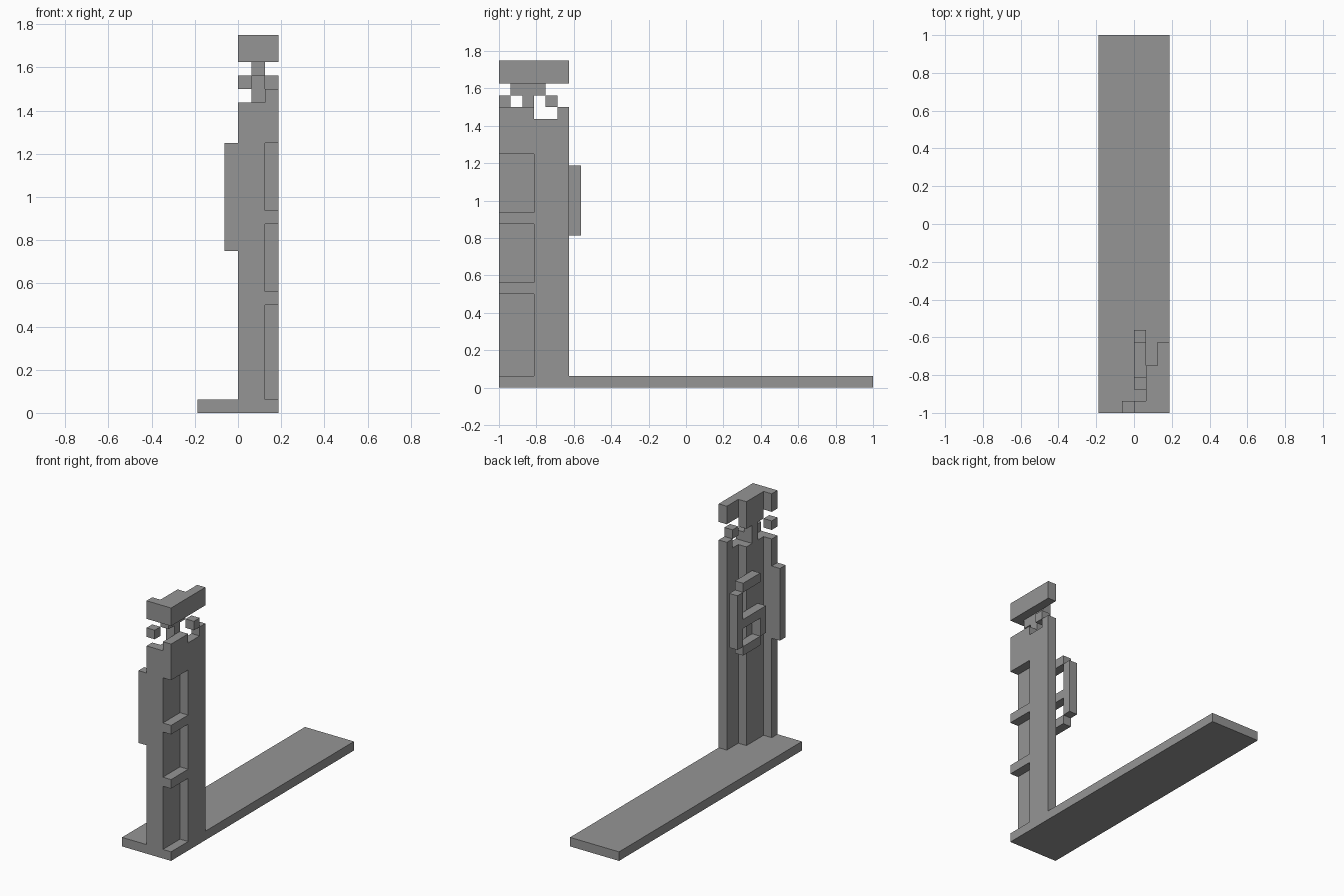
import bpy
import bmesh

U = 1 / 16  # one block

cube = bpy.data.objects.get("Cube")
if cube:
    bpy.data.objects.remove(cube, do_unlink=True)

gray = bpy.data.materials.new("plain_gray")
gray.use_nodes = True
GRAY = (0.3, 0.3, 0.3, 1)
gray.diffuse_color = GRAY
gray.node_tree.nodes["Principled BSDF"].inputs["Base Color"].default_value = GRAY


def solid(name, prisms):
    """Extrude (outline, bottom, top) prisms, in blocks; y counts from the front edge."""
    bm = bmesh.new()
    for outline, z0, z1 in prisms:
        verts = [bm.verts.new((x * U, y * U - 1, z0 * U)) for x, y in outline]
        face = bm.faces.new(verts)
        out = bmesh.ops.extrude_face_region(bm, geom=[face])
        top = [v for v in out["geom"] if isinstance(v, bmesh.types.BMVert)]
        bmesh.ops.translate(bm, verts=top, vec=(0, 0, (z1 - z0) * U))
    bmesh.ops.recalc_face_normals(bm, faces=bm.faces)
    mesh = bpy.data.meshes.new(name)
    bm.to_mesh(mesh)
    bm.free()
    mesh.materials.append(gray)
    obj = bpy.data.objects.new(name, mesh)
    bpy.context.collection.objects.link(obj)
    return obj


def rect(x0, x1, y0, y1):
    return [(x0, y0), (x1, y0), (x1, y1), (x0, y1)]


# Stepped plan shared by the tower and its cap
steps = [(0, 0), (3, 0), (3, 6), (2, 6), (2, 4), (1, 4), (1, 1), (0, 1)]

solid("base_slab", [(rect(-3, 3, 0, 32), 0, 1)])
tower = solid("tower", [(steps, 1, 24)])
solid("cap", [(steps, 26, 28)])

# Corner recesses, and the notch that leaves the crown standing
notch = [(-1, -1), (2, -1), (2, 3), (4, 3), (4, 5), (-1, 5)]
corner = rect(2, 4, -1, 3)
cutter = solid("tower_cutter", [(corner, a, b) for a, b in ((1, 8), (9, 14), (15, 20))]
               + [(notch, 23, 25)])
cutter.hide_render = True
mod = tower.modifiers.new("recesses", "BOOLEAN")
mod.operation = "DIFFERENCE"
mod.solver = "EXACT"
mod.object = cutter
bpy.context.view_layer.objects.active = tower
bpy.ops.object.modifier_apply(modifier=mod.name)
bpy.data.objects.remove(cutter, do_unlink=True)

# Neck below the cap, with its floating corner blocks
solid("neck", [(rect(1, 2, 2, 3), 23, 25), (rect(1, 2, 1, 4), 25, 26)])
solid("front_block", [(rect(0, 1, 0, 1), 24, 25)])
solid("back_block", [(rect(2, 3, 4, 5), 24, 25)])

# Side plate and the looped handle at the back
solid("side_plate", [(rect(-1, 0, 0, 1), 12, 20)])
handle_bars = {
    "handle_grip": (6, 7, 13, 19),
    "handle_top": (3, 6, 19, 20),
    "handle_middle": (3, 6, 15, 16),
    "handle_inner": (2, 3, 13, 16),
    "handle_bottom": (3, 6, 12, 13),
}
for name, (y0, y1, z0, z1) in handle_bars.items():
    solid(name, [(rect(0, 1, y0, y1), z0, z1)])
